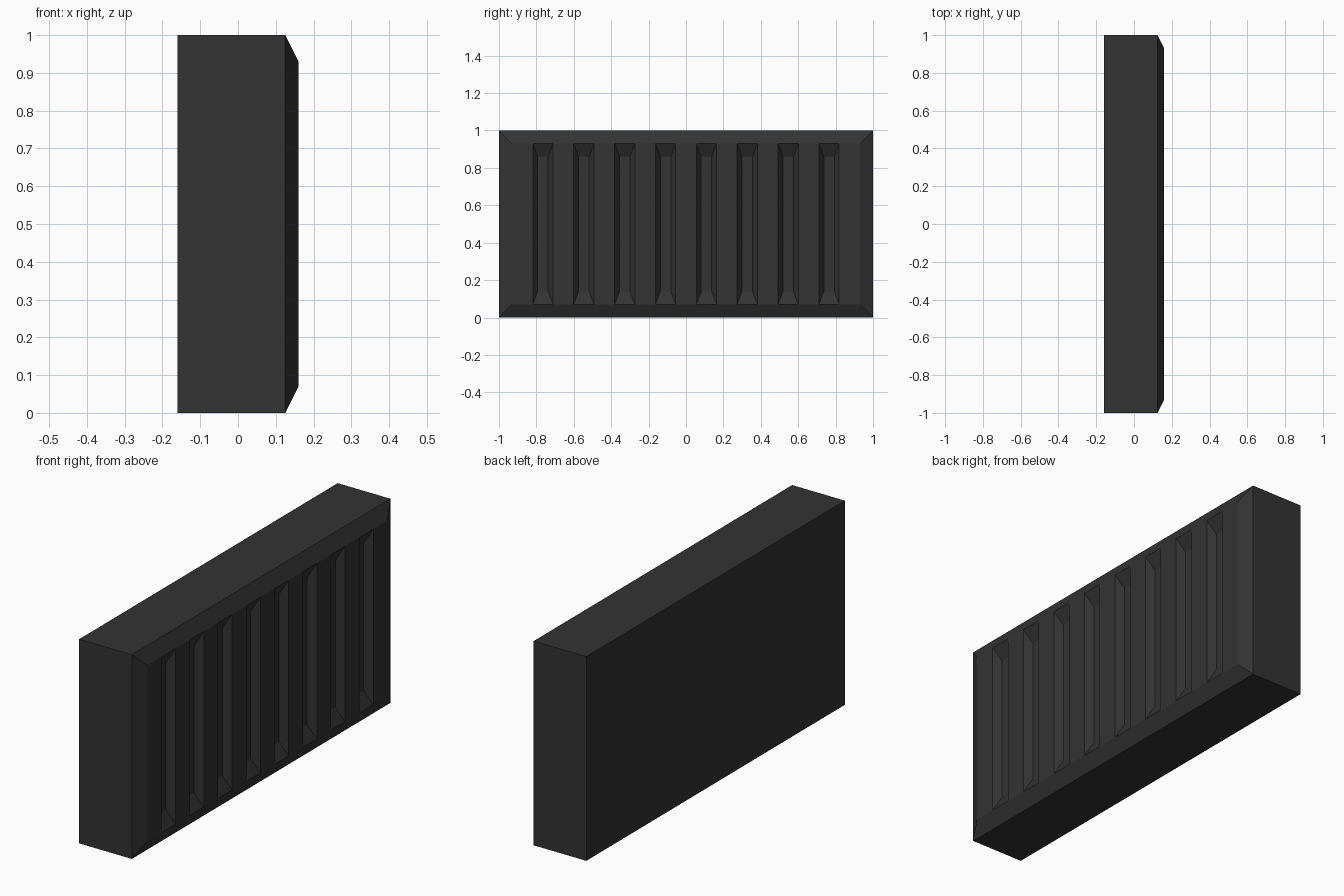
import bpy
import bmesh
from mathutils import Matrix, Vector

if "Cube" in bpy.data.objects:
    bpy.data.objects.remove(bpy.data.objects["Cube"])

BACK, RIM, FRONT = -0.16, 0.125, 0.16   # x of back, chamfer start, front plane
CHAMFER = 0.07
SLOTS, PITCH, HALF = 8, 0.2185, 0.054   # vertical slots across the front
SLOT_SIDE, SLOT_END, DEPTH = 0.026, 0.07, 0.035

mat = bpy.data.materials.new("charcoal")
mat.diffuse_color = (0.033, 0.033, 0.033, 1)
mat.use_nodes = True
mat.node_tree.nodes["Principled BSDF"].inputs["Base Color"].default_value = mat.diffuse_color

bm = bmesh.new()

# Solid slab
bmesh.ops.create_cube(bm, size=1, matrix=Matrix.Translation(((BACK + RIM) / 2, 0, 0.5))
                      @ Matrix.Diagonal((RIM - BACK, 2, 1, 1)))
bm.normal_update()

# Chamfered front border
front = next(f for f in bm.faces if f.normal.x > 0.9)
bmesh.ops.inset_individual(bm, faces=[front], thickness=CHAMFER, use_even_offset=True)
for v in front.verts:
    v.co.x = FRONT
bm.normal_update()


def front_faces():
    return [f for f in bm.faces if f.calc_center_median().x > FRONT - 0.001]


# Cut the front panel into columns
centres = [(i - (SLOTS - 1) / 2) * PITCH for i in range(SLOTS)]
for c in centres:
    for y in (c - HALF, c + HALF):
        faces = front_faces()
        edges = {e for f in faces for e in f.edges}
        verts = {v for f in faces for v in f.verts}
        bmesh.ops.bisect_plane(bm, geom=faces + list(edges) + list(verts), dist=1e-5,
                               plane_co=Vector((0, y, 0)), plane_no=Vector((0, 1, 0)))
bm.normal_update()

# Sink a tapered recess into every slot column
slots = [f for f in front_faces()
         if any(abs(f.calc_center_bounds().y - c) < 0.02 for c in centres)]
bmesh.ops.inset_individual(bm, faces=slots, thickness=SLOT_SIDE, use_even_offset=True)
for f in slots:
    for v in f.verts:
        v.co.x = FRONT - DEPTH
        top = v.co.z > 0.5
        v.co.z = 1 - CHAMFER - SLOT_END if top else CHAMFER + SLOT_END

bmesh.ops.recalc_face_normals(bm, faces=bm.faces)
mesh = bpy.data.meshes.new("slotted_panel")
bm.to_mesh(mesh)
bm.free()
mesh.materials.append(mat)
panel = bpy.data.objects.new("slotted_panel", mesh)
bpy.context.collection.objects.link(panel)
